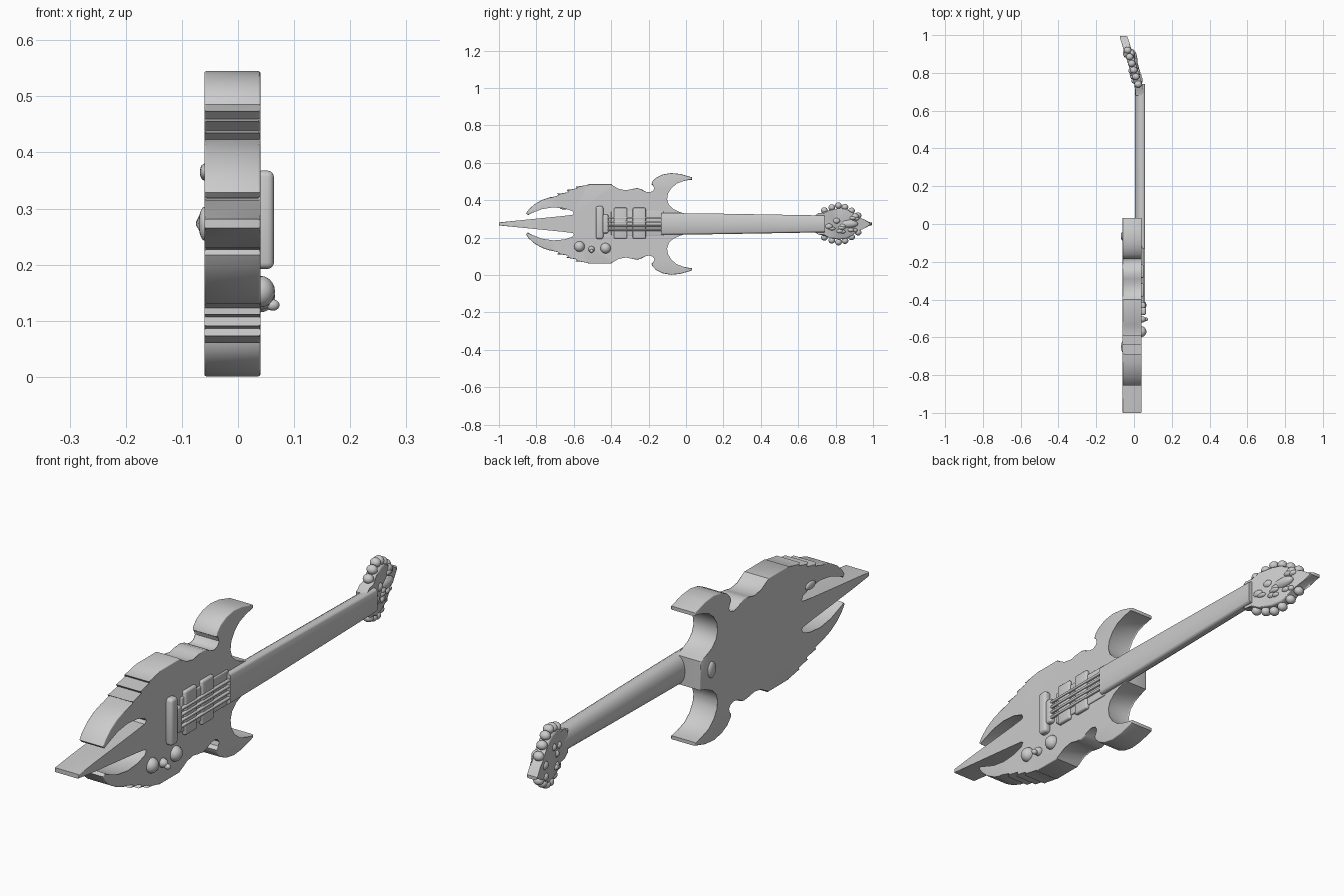
import bpy, bmesh, math, random
from mathutils import Vector

cube = bpy.data.objects.get("Cube")
if cube:
    bpy.data.objects.remove(cube, do_unlink=True)

MID = 0.273  # height of the long axis
rng = random.Random(4)

grey = bpy.data.materials.new("plain grey")
grey.use_nodes = True
grey.diffuse_color = (0.6, 0.6, 0.6, 1)
grey.node_tree.nodes["Principled BSDF"].inputs["Base Color"].default_value = (0.6, 0.6, 0.6, 1)


def finish(name, bm, angle=40):
    bmesh.ops.recalc_face_normals(bm, faces=bm.faces)
    mesh = bpy.data.meshes.new(name)
    bm.to_mesh(mesh)
    bm.free()
    mesh.materials.append(grey)
    ob = bpy.data.objects.new(name, mesh)
    bpy.context.collection.objects.link(ob)
    bpy.ops.object.select_all(action='DESELECT')
    ob.select_set(True)
    bpy.context.view_layer.objects.active = ob
    bpy.ops.object.shade_smooth_by_angle(angle=math.radians(angle))
    return ob


def slab(name, half, x0, x1, bevel, lean=None):
    """Extrude an outline of (y, height above axis), mirrored about the axis, with rounded rims."""
    pts = half + [(y, -h) for y, h in reversed(half)]
    bm = bmesh.new()
    rings = [[bm.verts.new((x, y, MID + h)) for y, h in pts] for x in (x0, x1)]
    caps = [bm.faces.new(rings[0]), bm.faces.new(rings[1][::-1])]
    n = len(pts)
    for i in range(n):
        j = (i + 1) % n
        bm.faces.new((rings[0][i], rings[1][i], rings[1][j], rings[0][j]))
    rim = [e for f in caps for e in f.edges]
    bmesh.ops.bevel(bm, geom=rim, offset=bevel, segments=3, profile=0.5,
                    affect='EDGES', clamp_overlap=True)
    bmesh.ops.triangulate(bm, faces=[f for f in bm.faces if len(f.verts) > 4])
    if lean:
        for v in bm.verts:
            v.co.x += lean(v.co.y)
    return finish(name, bm)


def ball(name, loc, size):
    bm = bmesh.new()
    bmesh.ops.create_uvsphere(bm, u_segments=16, v_segments=10, radius=1)
    for v in bm.verts:
        v.co = Vector([c * s + o for c, s, o in zip(v.co, size, loc)])
    return finish(name, bm, 60)


def block(name, loc, size, bevel):
    bm = bmesh.new()
    bmesh.ops.create_cube(bm, size=1)
    for v in bm.verts:
        v.co = Vector([c * s + o for c, s, o in zip(v.co, size, loc)])
    bmesh.ops.bevel(bm, geom=bm.edges[:], offset=bevel, segments=3, profile=0.5, affect='EDGES')
    return finish(name, bm)


# Body: tail spike, curved wing, stepped edge, waist, horn, neck heel
body = [(-1.0, 0.008), (-0.9, 0.018), (-0.78, 0.03), (-0.66, 0.042), (-0.605, 0.045),
        (-0.595, 0.055), (-0.605, 0.072), (-0.65, 0.087), (-0.71, 0.092), (-0.77, 0.083),
        (-0.81, 0.068), (-0.845, 0.046), (-0.855, 0.056), (-0.84, 0.078), (-0.81, 0.105),
        (-0.77, 0.128), (-0.73, 0.142), (-0.67, 0.15), (-0.69, 0.162), (-0.62, 0.166),
        (-0.64, 0.182), (-0.575, 0.187), (-0.59, 0.2), (-0.535, 0.203), (-0.52, 0.213),
        (-0.4, 0.213), (-0.385, 0.197), (-0.36, 0.183), (-0.32, 0.176), (-0.29, 0.186),
        (-0.26, 0.192), (-0.235, 0.184), (-0.215, 0.168), (-0.195, 0.165), (-0.175, 0.172),
        (-0.165, 0.188), (-0.17, 0.203), (-0.185, 0.212), (-0.18, 0.226), (-0.16, 0.247),
        (-0.125, 0.264), (-0.08, 0.272), (-0.03, 0.267), (0.033, 0.249), (0.033, 0.236),
        (-0.01, 0.234), (-0.05, 0.22), (-0.08, 0.195), (-0.1, 0.163), (-0.105, 0.13),
        (-0.095, 0.1), (-0.07, 0.076), (-0.03, 0.062), (0.0, 0.054)]
slab("body", body, -0.06, 0.04, 0.011)

# Neck: flat fingerboard in front, rounded back
bm = bmesh.new()
rings = []
for y, w in ((-0.13, 0.058), (0.1, 0.056), (0.4, 0.051), (0.74, 0.045)):
    prof = [(0.056, -w + 0.004), (0.059, -w + 0.009), (0.059, w - 0.009), (0.056, w - 0.004)]
    prof += [(0.048 - 0.044 * math.sin(a) ** 0.8, w * math.cos(a))
             for a in [math.pi * (k + 0.001) / 10.002 for k in range(11)]]
    rings.append([bm.verts.new((x, y, MID + h)) for x, h in prof])
for a, b in zip(rings, rings[1:]):
    for i in range(len(a)):
        j = (i + 1) % len(a)
        bm.faces.new((a[i], a[j], b[j], b[i]))
bm.faces.new(rings[0])
bm.faces.new(rings[-1])
finish("neck", bm)


# Headstock: leans back from the neck and ends in a point
def lean(y):
    return -0.31 * max(0.0, y - 0.72)


head = [(0.68, 0.044), (0.71, 0.05), (0.735, 0.064), (0.77, 0.075), (0.82, 0.083),
        (0.86, 0.078), (0.89, 0.06), (0.92, 0.038), (0.95, 0.017), (0.995, 0.006)]
slab("headstock", head, 0.008, 0.05, 0.008, lean)

# Tuning pegs around the headstock edge, and carved lumps on both of its faces
for side in (-1, 1):
    for k, (y, h) in enumerate(((0.74, 0.072), (0.78, 0.088), (0.815, 0.098),
                                (0.85, 0.09), (0.885, 0.07), (0.92, 0.045))):
        ball(f"tuning_peg_{k}_{'upper' if side > 0 else 'lower'}",
             (0.028 + lean(y), y, MID + side * h), (0.02, 0.018, 0.017))
for k in range(20):
    y = rng.uniform(0.75, 0.92)
    reach = 0.065 * min(1, (0.97 - y) / 0.1)
    x = (0.046 if k % 3 else 0.012) + lean(y)
    ball(f"carved_lump_{k}", (x, y, MID + rng.uniform(-reach, reach)),
         (0.013, rng.uniform(0.012, 0.024), rng.uniform(0.009, 0.016)))
ball("carved_ridge", (0.04 + lean(0.86), 0.86, MID), (0.022, 0.06, 0.022))

# Bridge and pickups
block("bridge", (0.047, -0.462, 0.28), (0.034, 0.04, 0.175), 0.011)
block("bridge_saddle", (0.047, -0.43, 0.273), (0.026, 0.03, 0.1), 0.008)
for k, y in enumerate((-0.35, -0.25)):
    block(f"pickup_{k}", (0.042, y, 0.277), (0.022, 0.07, 0.165), 0.007)
block("pickguard", (0.04, -0.26, 0.275), (0.012, 0.28, 0.13), 0.004)

# Strings
for k in range(4):
    block(f"string_{k}", (0.053, -0.28, MID + (k - 1.5) * 0.022), (0.012, 0.32, 0.009), 0.003)

# Control knobs
for k, (y, z, r, h) in enumerate(((-0.57, 0.152, 0.028, 0.026), (-0.505, 0.137, 0.017, 0.022),
                                  (-0.43, 0.143, 0.028, 0.026))):
    ball(f"knob_{k}", (0.04, y, z), (h, r, r))
ball("switch_tip", (0.062, -0.505, 0.128), (0.012, 0.01, 0.01))

# Strap buttons on the back
ball("strap_button_heel", (-0.06, -0.065, MID), (0.01, 0.022, 0.03))
ball("strap_button_wing", (-0.06, -0.65, 0.365), (0.008, 0.03, 0.015))
